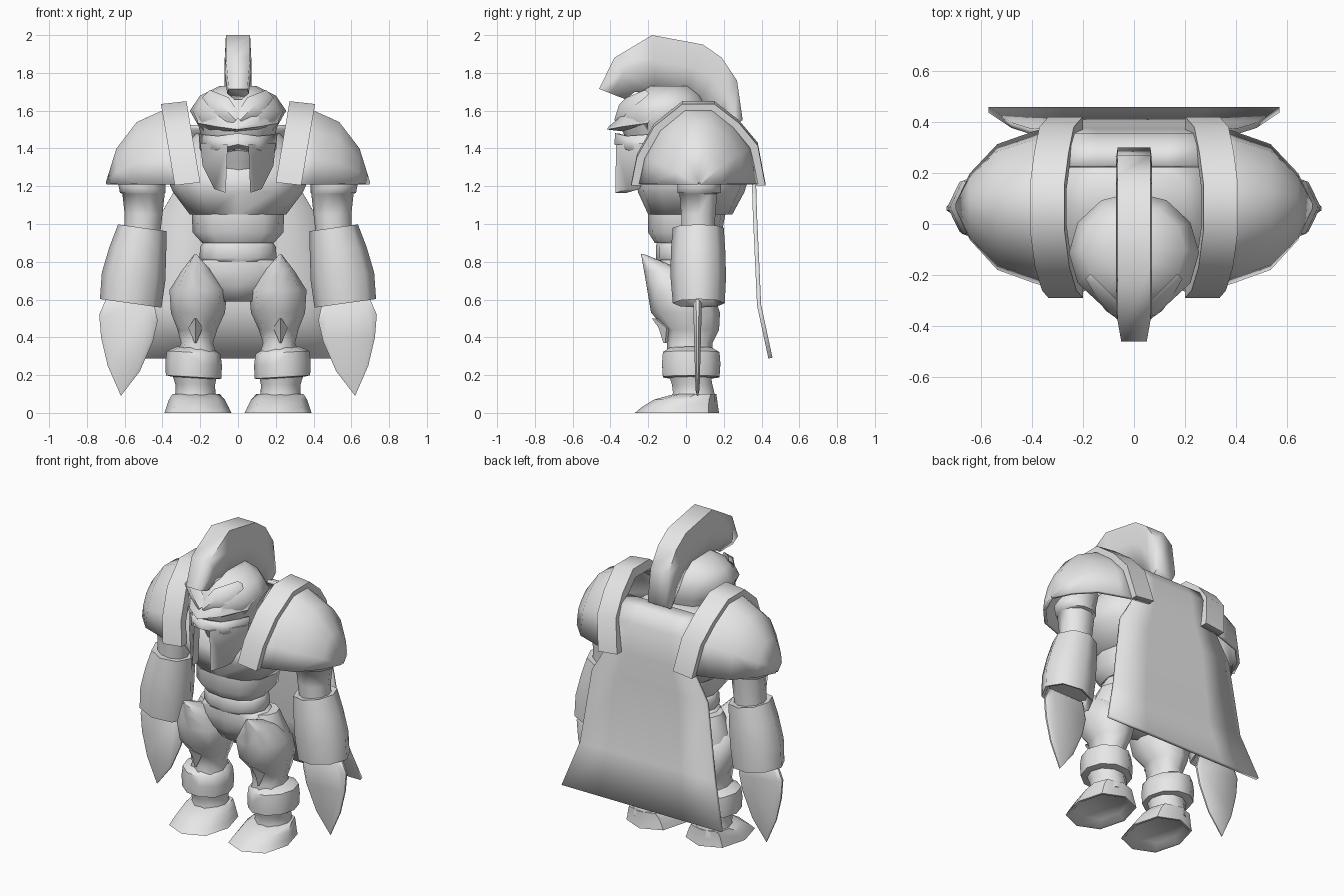
import bpy, math
from math import cos, sin, pi, copysign

steel = bpy.data.materials.new("grey")
steel.diffuse_color = (0.8, 0.8, 0.8, 1)


def skin(name, rows, closed=True, caps=True, mirror=False, solid=0, angle=62):
    """Bridge rows of points into a surface."""
    n = len(rows[0])
    verts = [p for r in rows for p in r]
    faces = []
    for i in range(len(rows) - 1):
        for j in range(n if closed else n - 1):
            k = (j + 1) % n
            faces.append((i * n + j, i * n + k, (i + 1) * n + k, (i + 1) * n + j))
    if caps:
        faces.append(tuple(reversed(range(n))))
        faces.append(tuple(range((len(rows) - 1) * n, len(rows) * n)))
    me = bpy.data.meshes.new(name)
    me.from_pydata(verts, [], faces)
    me.materials.append(steel)
    ob = bpy.data.objects.new(name, me)
    bpy.context.collection.objects.link(ob)
    bpy.ops.object.select_all(action='DESELECT')
    ob.select_set(True)
    bpy.context.view_layer.objects.active = ob
    bpy.ops.object.mode_set(mode='EDIT')
    bpy.ops.mesh.select_all(action='SELECT')
    bpy.ops.mesh.normals_make_consistent(inside=False)
    bpy.ops.object.mode_set(mode='OBJECT')
    if solid:
        m = ob.modifiers.new("thickness", 'SOLIDIFY')
        m.thickness, m.offset = solid, 0
    if mirror:
        m = ob.modifiers.new("mirror", 'MIRROR')
        m.use_mirror_merge = False
    bpy.ops.object.shade_smooth_by_angle(angle=math.radians(angle))
    return ob


def loft(name, rings, n=8, power=1.0, tilt=0, turn=0, **kw):
    """Stack oval rings given as (z, centre x, half width, y front, y back)."""
    rows = []
    for z, cx, hx, y0, y1 in rings:
        row = []
        for j in range(n):
            a = 2 * pi * j / n + turn
            c, s = cos(a), sin(a)
            dx = hx * copysign(abs(c) ** power, c)
            dy = (y1 - y0) / 2 * copysign(abs(s) ** power, s)
            row.append((cx + dx, (y0 + y1) / 2 + dy, z + tilt * dx))
        rows.append(row)
    return skin(name, rows, **kw)


def sym(pts):
    """Mirror a half row that runs from the side to the centre."""
    return pts + [(-x, y, z) for x, y, z in reversed(pts[:-1])]


# Torso, from shoulders down to the pelvis
loft("chest", [(1.05, 0, .255, -.20, .245), (1.17, 0, .345, -.255, .31),
               (1.24, 0, .375, -.26, .33), (1.36, 0, .33, -.19, .31),
               (1.43, 0, .27, -.08, .27), (1.48, 0, .22, 0, .22)], n=12, power=.8)
loft("abdomen", [(.90, 0, .19, -.165, .15), (.955, 0, .24, -.20, .19),
                 (1.06, 0, .245, -.20, .21)], n=12, power=.8, angle=40)
loft("belt", [(.80, 0, .19, -.15, .13), (.82, 0, .205, -.16, .14),
              (.88, 0, .20, -.16, .14), (.91, 0, .18, -.15, .13)], n=12, power=.9)
loft("pelvis", [(.59, 0, .10, -.08, .09), (.67, 0, .20, -.13, .14),
                (.75, 0, .25, -.15, .15), (.81, 0, .21, -.15, .14)], n=12, power=.9)

# Cape, laid over the back and flaring at the hem
cape = [(1.515, .27, .225), (1.485, .28, .30), (1.41, .28, .345), (1.22, .31, .36),
        (1.05, .41, .365), (.57, .48, .387), (.29, .57, .447)]
skin("cape", [[(f * w, y, z) for f in (-1, -.5, 0, .5, 1)] for z, w, y in cape],
     closed=False, caps=False, solid=.022)

# Shoulder armour: an arched rim and a dome that closes outward
arch = [(-.29, 1.21), (-.26, 1.36), (-.17, 1.52), (-.02, 1.64),
        (.15, 1.64), (.28, 1.54), (.38, 1.42), (.42, 1.21)]
rim = []
for y, z in arch:
    yi, zi = .07 + (y - .07) * .86, 1.21 + (z - 1.21) * .87
    x, xi = .20 + .17 * (z - 1.21), .20 + .17 * (zi - 1.21)
    rim.append([(x, y, z + .01), (x + .135, y, z - .005),
                (xi + .135, yi, zi - .005), (xi, yi, zi + .01)])
skin("shoulder_rim", rim, mirror=True, angle=80)
dome = [(.29, .90, .92), (.40, .80, .885), (.53, .67, .75), (.635, .35, .43), (.69, .02, .02)]
rows = []
for i, (x, sy, sz) in enumerate(dome):
    rows.append([(x + (.13 * (z - 1.21) if i == 0 else 0), .07 + (y - .07) * sy,
                  1.21 + (z - 1.21) * sz) for y, z in arch])
skin("shoulder_dome", rows, closed=False, caps=False, mirror=True, solid=.02)

# Arms
loft("upper_arm", [(.92, .51, .095, -.025, .155), (1.05, .50, .10, -.03, .16),
                   (1.16, .50, .112, -.04, .17), (1.165, .505, .12, -.05, .19),
                   (1.22, .51, .125, -.05, .19), (1.32, .46, .10, -.03, .17)],
     n=10, mirror=True)
loft("forearm_guard", [(.64, .555, .13, -.03, .16), (.585, .567, .145, -.055, .19),
                       (.58, .568, .163, -.07, .205), (.72, .553, .168, -.082, .212),
                       (.86, .53, .15, -.08, .208), (.98, .507, .128, -.07, .20),
                       (.975, .507, .10, -.04, .17)], tilt=.14, mirror=True)

# Blades in place of hands, thinning toward the tip
blade = [(.45, .60), (.70, .60), (.735, .52), (.725, .40), (.69, .25), (.62, .09),
         (.52, .22), (.45, .38), (.425, .49)]
inner = [(.58 + (x - .58) * .87, .42 + (z - .42) * .9) for x, z in blade]
skin("hand_blade", [[(x, .061 + s * t * (.3 + z), z) for x, z in line]
                    for line, s, t in ((inner, -1, .026), (blade, -1, .008),
                                       (blade, 1, .008), (inner, 1, .026))],
     mirror=True, angle=50)

# Legs
loft("upper_leg", [(.50, .215, .10, -.08, .14), (.66, .20, .13, -.10, .15),
                   (.80, .16, .10, -.08, .12)], n=10, mirror=True)
loft("thigh_guard", [(.30, .22, .11, -.10, .14), (.37, .217, .085, -.10, .14),
                     (.44, .215, .105, -.105, .175), (.53, .212, .143, -.185, .18),
                     (.65, .21, .153, -.205, .14), (.75, .22, .08, -.222, .0),
                     (.84, .225, .006, -.238, -.22)], power=.85, mirror=True)
loft("knee_stud", [(.37, .225, .005, -.12, -.10), (.45, .225, .038, -.145, -.06),
                   (.50, .225, .005, -.18, -.15)], n=4, mirror=True)
loft("shin_cuff", [(.185, .235, .115, -.10, .15), (.19, .235, .147, -.13, .185),
                   (.26, .235, .150, -.135, .19), (.32, .235, .142, -.13, .185),
                   (.345, .23, .095, -.09, .14)], n=10, tilt=.06, mirror=True, angle=50)
loft("ankle", [(.06, .225, .12, -.08, .16), (.11, .225, .105, -.075, .155),
               (.15, .226, .105, -.08, .145), (.21, .23, .12, -.10, .135)],
     n=10, mirror=True)
loft("foot", [(.03, .212, .13, -.20, .13), (0, .212, .16, -.25, .16),
              (0, .212, .177, -.27, .175), (.03, .214, .165, -.235, .17),
              (.07, .218, .148, -.17, .165), (.10, .222, .125, -.06, .16)],
     power=.85, mirror=True, angle=50)

# Helmet
loft("helmet", [(1.20, 0, .07, -.20, .02), (1.33, 0, .15, -.25, .06),
                (1.45, 0, .19, -.32, .10), (1.52, 0, .21, -.345, .12),
                (1.60, 0, .255, -.35, .125), (1.68, 0, .20, -.28, .08),
                (1.73, 0, .10, -.20, .02)], n=12)
skin("brow", [sym([(-.18, -.20, 1.49), (-.10, -.28, 1.49), (0, -.33, 1.49)]),
              sym([(-.215, -.20, 1.535), (-.11, -.34, 1.515), (0, -.418, 1.50)]),
              sym([(-.215, -.19, 1.55), (-.11, -.335, 1.53), (0, -.41, 1.515)]),
              sym([(-.24, -.17, 1.60), (-.11, -.31, 1.60), (0, -.33, 1.57)])],
     closed=False, caps=False, angle=40)
skin("brow_ridge", [[(x, y - r, z), (x + r, y, z - r), (x, y + r, z), (x - r, y, z + r)]
                    for x, y, z, r in ((.01, -.355, 1.55, .025), (.09, -.315, 1.63, .04),
                                       (.17, -.215, 1.69, .02))], mirror=True)
skin("face_mask", [sym([(-.20, -.17, 1.475), (-.10, -.31, 1.465), (0, -.365, 1.48)]),
                   sym([(-.195, -.18, 1.40), (-.11, -.31, 1.40), (0, -.37, 1.425)]),
                   sym([(-.18, -.17, 1.37), (-.10, -.27, 1.38), (0, -.31, 1.40)])],
     closed=False, caps=False, solid=.02)
cheek = [(.055, 1.42), (.20, 1.43), (.188, 1.31), (.125, 1.185), (.065, 1.165)]
skin("cheek_plate", [[(x, -.37 + (x - .055) * 1.1 - (1.42 - z) * .06 + t, z) for x, z in cheek]
                     for t in (0, .06)], mirror=True)

# Crest sweeping over the helmet
outer = [(-.46, 1.715), (-.38, 1.88), (-.18, 2.0), (.09, 1.95), (.19, 1.88),
         (.27, 1.76), (.30, 1.55)]
under = [(-.32, 1.66), (-.27, 1.70), (-.16, 1.70), (0, 1.68), (.07, 1.65),
         (.13, 1.58), (.20, 1.49)]
crest = []
for i, ((y, z), (v, w)) in enumerate(zip(outer, under)):
    a, b = (.05, .02) if i == 0 else (.064, .035)
    my, mz = y + (v - y) * .45, z + (w - z) * .45
    crest.append([(-a, y, z), (a, y, z), (a + .007, my, mz), (b, v, w),
                  (-b, v, w), (-a - .007, my, mz)])
skin("crest", crest, angle=85)
